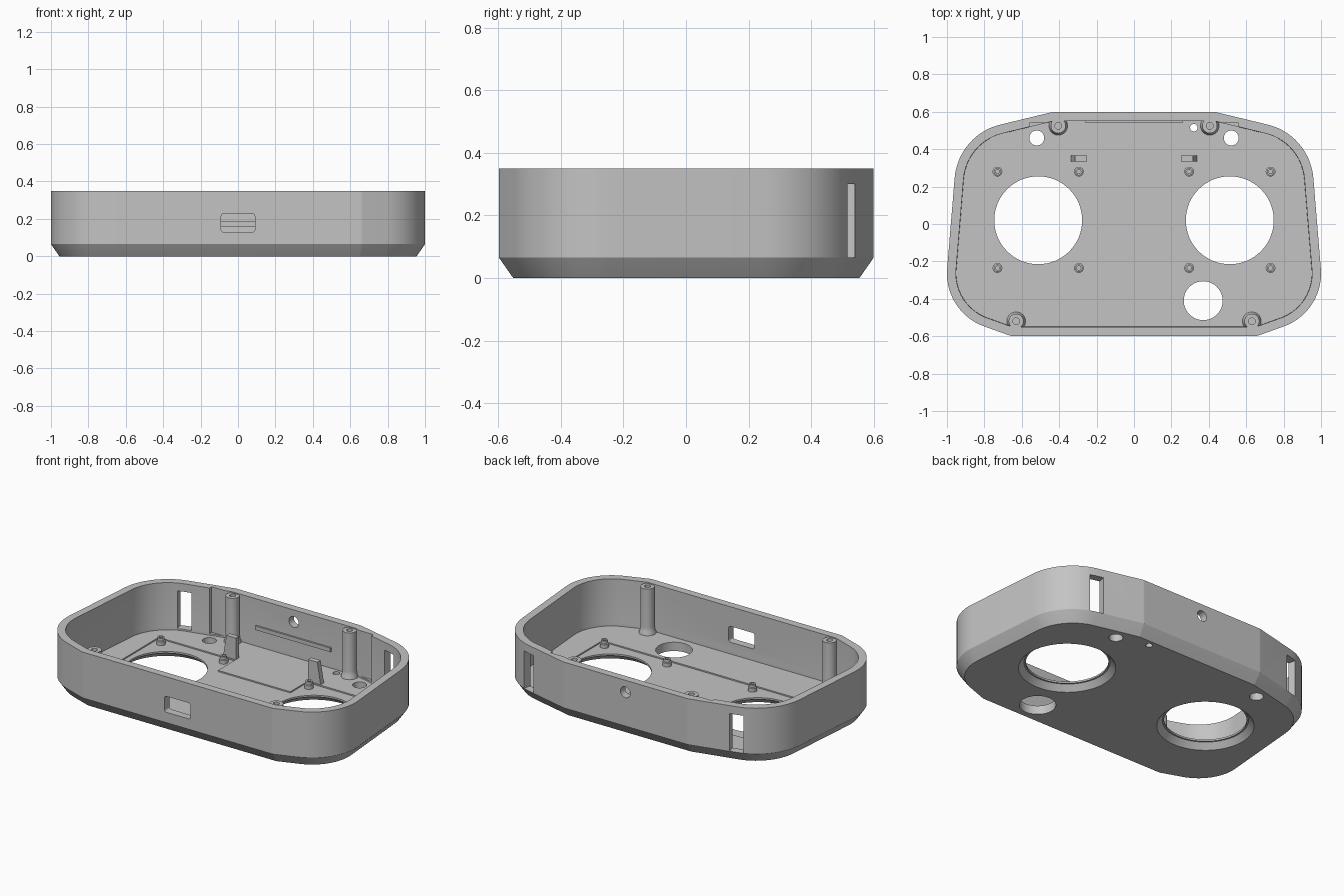
import bpy, bmesh, math
from mathutils import Vector

if "Cube" in bpy.data.objects:
    bpy.data.objects.remove(bpy.data.objects["Cube"], do_unlink=True)

grey = bpy.data.materials.new("light grey plastic")
grey.use_nodes = True
GREY = (0.55, 0.55, 0.55, 1)
grey.diffuse_color = GREY
grey.node_tree.nodes["Principled BSDF"].inputs["Base Color"].default_value = GREY

FLOOR, TOP, WALL = 0.055, 0.35, 0.05


def finish(name, bm):
    bmesh.ops.remove_doubles(bm, verts=bm.verts, dist=1e-5)
    bmesh.ops.recalc_face_normals(bm, faces=bm.faces)
    mesh = bpy.data.meshes.new(name)
    bm.to_mesh(mesh)
    bm.free()
    obj = bpy.data.objects.new(name, mesh)
    bpy.context.collection.objects.link(obj)
    mesh.materials.append(grey)
    return obj


def loft(name, rings):
    """Skin a stack of equal rings and cap both ends."""
    bm = bmesh.new()
    loops = [[bm.verts.new(p) for p in ring] for ring in rings]
    for a, b in zip(loops, loops[1:]):
        for i in range(len(a)):
            j = (i + 1) % len(a)
            bm.faces.new((a[i], a[j], b[j], b[i]))
    bm.faces.new(loops[0])
    bm.faces.new(loops[-1])
    return finish(name, bm)


def lathe(name, x, y, profile, n=32):
    turn = [2 * math.pi * i / n for i in range(n)]
    return loft(name, [[(x + r * math.cos(t), y + r * math.sin(t), z) for t in turn]
                       for r, z in profile])


def prism(name, pts, z0, z1):
    return loft(name, [[(x, y, z) for x, y in pts] for z in (z0, z1)])


def rect(x0, x1, y0, y1):
    return [(x0, y0), (x1, y0), (x1, y1), (x0, y1)]


def outline(inset, z, steps=14):
    """Rounded case outline, offset inward by inset."""
    half = [(0.66, -0.598, 0.05), (1.018, -0.47, 0.30), (0.94, 0.477, 0.32), (0.43, 0.6, 0.04)]
    pts = half + [(-x, y, r) for x, y, r in reversed(half)]
    ring = []
    for i, (x, y, r) in enumerate(pts):
        p = Vector((x, y))
        d0 = (p - Vector(pts[i - 1][:2])).normalized()
        d1 = (Vector(pts[(i + 1) % len(pts)][:2]) - p).normalized()
        n0, n1 = Vector((-d0.y, d0.x)), Vector((-d1.y, d1.x))
        half_dir = (n0 + n1).normalized()
        centre = p + half_dir * (r / half_dir.dot(n0))
        a0 = math.atan2(-n0.y, -n0.x)
        turn = d0.angle_signed(d1) * -1
        for k in range(steps + 1):
            a = a0 + turn * k / steps
            c = centre + Vector((math.cos(a), math.sin(a))) * (r - inset)
            ring.append((c.x, c.y, z))
    return ring


# Case shell: chamfered base, straight wall, open top
case = loft("case_shell", [outline(i, z) for i, z in (
    (0.046, 0), (0.041, 0.006), (0, 0.065), (0, TOP), (WALL - 0.002, TOP),
    (WALL - 0.002, 0.085), (0.049, 0.075), (0.049, FLOOR))])

cutters = []

# Shallow floor recess with a step at the back
cutters.append(prism("panel_recess", [
    (-0.78, -0.28), (0.775, -0.28), (0.775, 0.33), (0.25, 0.33),
    (0.25, 0.16), (-0.25, 0.16), (-0.25, 0.33), (-0.78, 0.33)], FLOOR - 0.008, 0.1))

for s in (-1, 1):
    # Flared speaker openings and round vents
    cutters.append(lathe("speaker_hole", s * 0.512, 0.02, [
        (0.283, -0.01), (0.276, 0), (0.245, 0.036), (0.235, 0.036), (0.235, 0.1)], 64))
    cutters.append(lathe("vent_hole", s * 0.52, 0.46, [(0.04, -0.1), (0.04, 0.1)]))
    # Inner wall pockets
    x0, x1 = sorted((s * 0.42, s * 0.56))
    cutters.append(prism("wall_pocket", rect(x0, x1, 0.48, 0.54), FLOOR + 0.01, TOP + 0.05))
    # Tall slots through the slanted rear walls
    slot = prism("side_slot", rect(-0.042, 0.042, -0.08, 0.08), 0.065, 0.3)
    slot.location = (s * 0.715, 0.51, 0)
    slot.rotation_euler.z = -s * math.atan2(0.123, 0.51)
    cutters.append(slot)

cutters.append(lathe("control_hole", 0.37, -0.41, [(0.104, -0.1), (0.104, 0.1)], 48))
cutters.append(lathe("indicator_hole", 0.32, 0.515, [(0.02, -0.1), (0.02, 0.1)]))

# Round cable hole in the rear wall
cable = lathe("cable_hole", 0, 0, [(0.034, -0.1), (0.034, 0.1)])
cable.location = (0, 0.57, 0.275)
cable.rotation_euler.x = math.pi / 2
cutters.append(cable)

# Rounded window in the front wall
corners = []
for k in range(24):
    a = 2 * math.pi * (k + 0.5) / 24
    c, s = math.cos(a), math.sin(a)
    corners.append((math.copysign(0.075, c) + 0.015 * c, math.copysign(0.035, s) + 0.015 * s))
window = prism("front_window", corners, -0.1, 0.1)
window.location = (0, -0.57, 0.178)
window.rotation_euler.x = math.pi / 2
cutters.append(window)

bpy.context.view_layer.objects.active = case
for cutter in cutters:
    cutter.hide_render = True
    mod = case.modifiers.new("cut", "BOOLEAN")
    mod.operation, mod.solver, mod.object = "DIFFERENCE", "EXACT", cutter
    bpy.ops.object.modifier_apply(modifier=mod.name)
    bpy.data.objects.remove(cutter, do_unlink=True)

parts = [case]
for s, side in ((-1, "right"), (1, "left")):
    # Tall screw posts with blind holes and a flared foot
    for x, y, where in ((0.405, 0.525, "rear"), (0.63, -0.52, "front")):
        parts.append(lathe(f"{where}_{side}_screw_post", s * x, y, [
            (0.05, 0.045), (0.05, 0.06), (0.042, 0.075), (0.04, 0.1), (0.04, 0.343),
            (0.018, 0.343), (0.018, 0.15)]))
    # Speaker standoffs
    for i, x in enumerate((0.295, 0.73)):
        for j, y in enumerate((-0.235, 0.28)):
            parts.append(lathe(f"{side}_standoff_{i}{j}", s * x, y, [
                (0.026, 0.04), (0.026, 0.07), (0.02, 0.073), (0.02, 0.09),
                (0.011, 0.09), (0.011, 0.055)], 24))
    # Tapered board clips
    parts.append(loft(f"{side}_board_clip", [
        [(s * x, y, z) for x, y in rect(0.25, x1, 0.335, 0.367)]
        for x1, z in ((0.34, 0.04), (0.315, 0.19))]))

# Ledge on the inside of the rear wall
parts.append(prism("rear_ledge", rect(-0.26, 0.26, 0.541, 0.56), 0.16, 0.185))

for obj in parts:
    bpy.ops.object.select_all(action="DESELECT")
    obj.select_set(True)
    bpy.context.view_layer.objects.active = obj
    bpy.ops.object.shade_smooth_by_angle(angle=math.radians(30))
